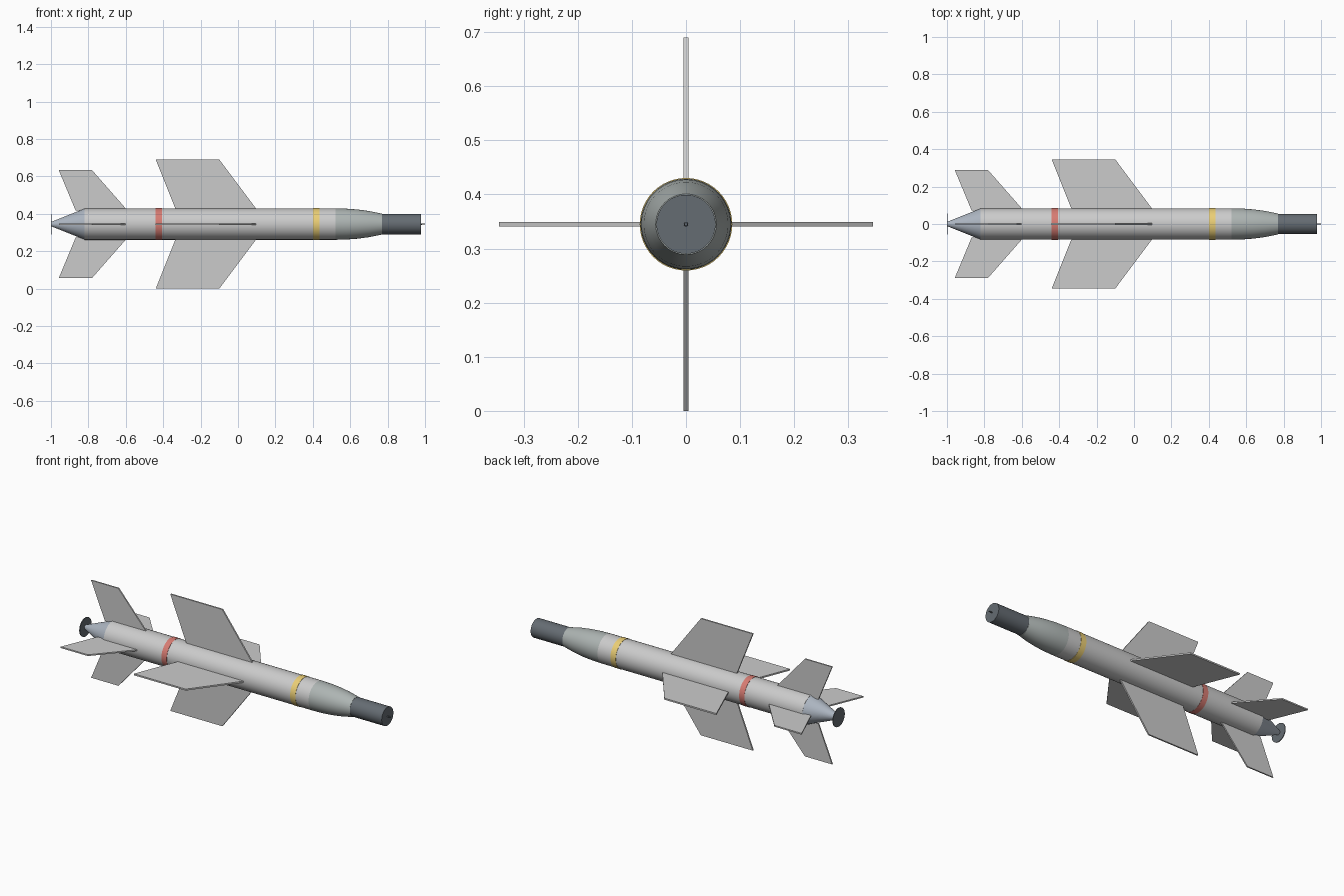
import bpy, bmesh, math
from mathutils import Matrix, Vector

if "Cube" in bpy.data.objects:
    bpy.data.objects.remove(bpy.data.objects["Cube"])

AXIS_Z = 0.345
SIDES = 48


def material(name, rgb):
    m = bpy.data.materials.new(name)
    m.diffuse_color = (*rgb, 1)
    m.use_nodes = True
    m.node_tree.nodes["Principled BSDF"].inputs["Base Color"].default_value = m.diffuse_color
    return m


def add_object(name, bm, mat):
    bmesh.ops.recalc_face_normals(bm, faces=bm.faces[:])
    mesh = bpy.data.meshes.new(name)
    bm.to_mesh(mesh)
    bm.free()
    mesh.materials.append(mat)
    ob = bpy.data.objects.new(name, mesh)
    ob.location.z = AXIS_Z
    bpy.context.collection.objects.link(ob)
    return ob


def lathe(name, profile, mat):
    """Closed solid of revolution about x from (x, radius) points."""
    bm = bmesh.new()
    rings = []
    for x, r in profile:
        rings.append([bm.verts.new((x, r * math.cos(a), r * math.sin(a)))
                      for a in (2 * math.pi * i / SIDES for i in range(SIDES))])
    for a, b in zip(rings, rings[1:]):
        for i in range(SIDES):
            j = (i + 1) % SIDES
            bm.faces.new((a[i], a[j], b[j], b[i]))
    bm.faces.new(rings[0])
    bm.faces.new(rings[-1])
    ob = add_object(name, bm, mat)
    bpy.ops.object.select_all(action='DESELECT')
    ob.select_set(True)
    bpy.context.view_layer.objects.active = ob
    bpy.ops.object.shade_smooth_by_angle(angle=math.radians(30))


def fins(name, outline, thickness, mat):
    """Four flat plates around the body from an (x, radius) outline."""
    for k, side in enumerate(("left", "top", "right", "bottom")):
        bm = bmesh.new()
        face = bm.faces.new([bm.verts.new((x, r, -thickness / 2)) for x, r in outline])
        ext = bmesh.ops.extrude_face_region(bm, geom=[face])
        top = [v for v in ext["geom"] if isinstance(v, bmesh.types.BMVert)]
        bmesh.ops.translate(bm, verts=top, vec=Vector((0, 0, thickness)))
        bmesh.ops.rotate(bm, verts=bm.verts[:], cent=(0, 0, 0),
                         matrix=Matrix.Rotation(k * math.pi / 2, 3, 'X'))
        add_object(f"{name}_{side}", bm, mat)


white = material("body_white", (0.78, 0.80, 0.79))
grey = material("nose_grey", (0.42, 0.46, 0.45))
dark = material("dark", (0.13, 0.15, 0.17))
blue = material("tail_blue_grey", (0.42, 0.47, 0.54))
red = material("red", (0.68, 0.20, 0.17))
yellow = material("yellow", (0.83, 0.62, 0.18))
fin_grey = material("fin_grey", (0.66, 0.69, 0.68))

# Body sections from tail to nose
lathe("tail_disc", [(-1.0, 0.055), (-0.996, 0.055)], dark)
lathe("tail_cone", [(-0.998, 0.012), (-0.82, 0.083)], blue)
lathe("body_tube", [(-0.82, 0.084), (0.52, 0.084)], white)
lathe("nose_taper", [(0.52, 0.084), (0.58, 0.0825), (0.64, 0.078),
                     (0.70, 0.070), (0.77, 0.056)], grey)
lathe("nose_cap", [(0.77, 0.0545), (0.978, 0.0545)], dark)
lathe("nose_pin", [(0.97, 0.004), (1.0, 0.003)], dark)

# Painted bands
lathe("red_band", [(-0.441, 0.0855), (-0.407, 0.0855)], red)
lathe("yellow_band", [(0.40, 0.0855), (0.435, 0.0855)], yellow)

# Wings and tail fins
fins("wing", [(-0.333, 0.078), (-0.44, 0.345), (-0.10, 0.345), (0.10, 0.078)], 0.009, fin_grey)
fins("tail_fin", [(-0.868, 0.072), (-0.958, 0.288), (-0.78, 0.288), (-0.59, 0.072)], 0.008, fin_grey)
